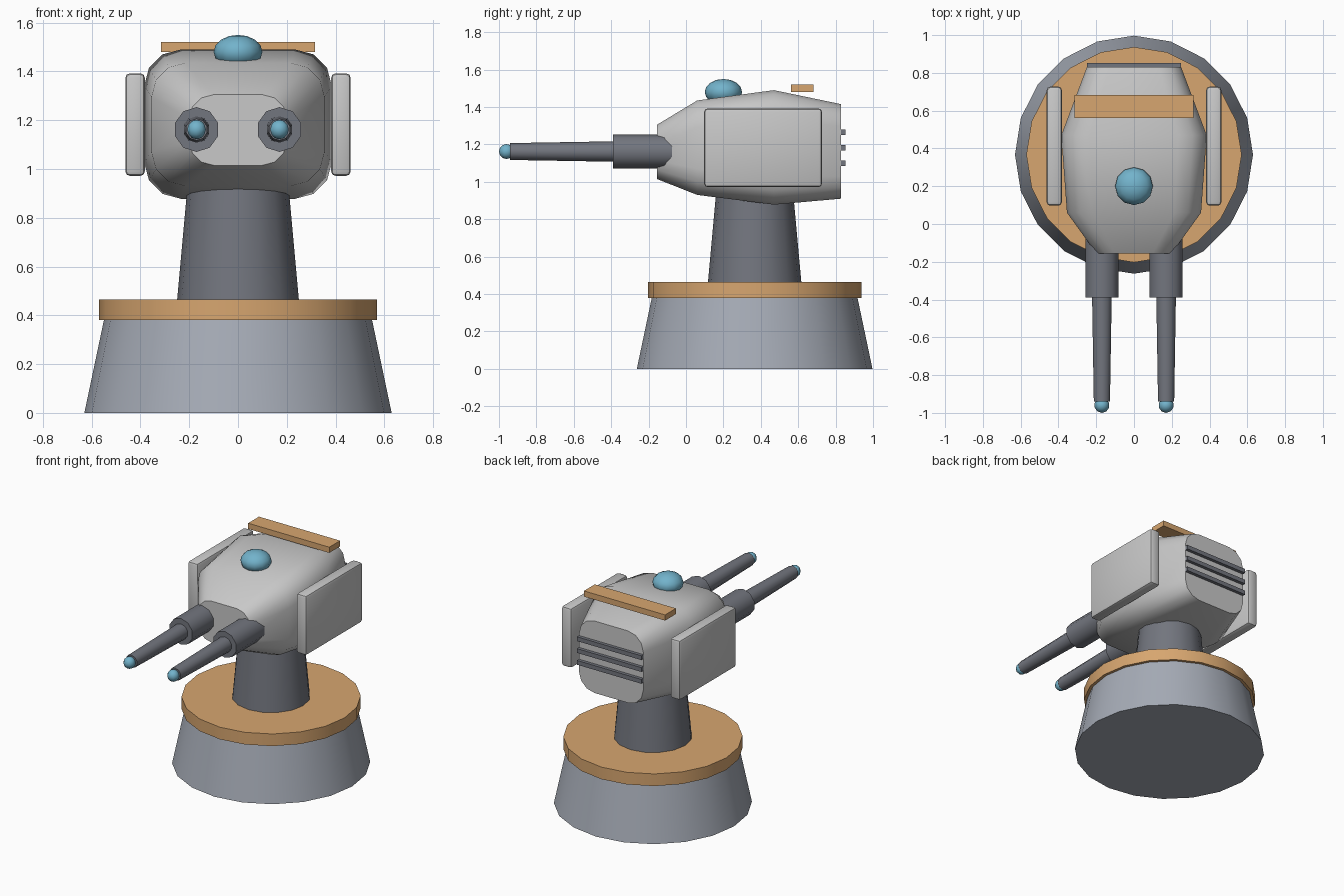
import bpy, bmesh, math
from mathutils import Matrix

cube = bpy.data.objects.get("Cube")
if cube:
    bpy.data.objects.remove(cube, do_unlink=True)


def material(name, rgb):
    m = bpy.data.materials.new(name)
    m.use_nodes = True
    m.diffuse_color = (*rgb, 1)
    m.node_tree.nodes["Principled BSDF"].inputs["Base Color"].default_value = (*rgb, 1)
    return m


HULL = material("light grey", (0.58, 0.58, 0.58))
BASE = material("blue grey", (0.38, 0.41, 0.47))
DARK = material("dark grey", (0.17, 0.18, 0.21))
TAN = material("tan orange", (0.68, 0.38, 0.16))
BLUE = material("sky blue", (0.17, 0.45, 0.60))
CENTRE_Y = 0.367


def finish(bm, name, mat, smooth=True):
    bmesh.ops.recalc_face_normals(bm, faces=bm.faces)
    mesh = bpy.data.meshes.new(name)
    bm.to_mesh(mesh)
    bm.free()
    mesh.materials.append(mat)
    obj = bpy.data.objects.new(name, mesh)
    bpy.context.collection.objects.link(obj)
    if smooth:
        bpy.ops.object.select_all(action="DESELECT")
        obj.select_set(True)
        bpy.context.view_layer.objects.active = obj
        bpy.ops.object.shade_smooth_by_angle(angle=math.radians(40))
    return obj


def loft(name, rings, mat):
    """Skin matching rings of points and cap both ends."""
    bm = bmesh.new()
    loops = [[bm.verts.new(p) for p in ring] for ring in rings]
    n = len(loops[0])
    for a, b in zip(loops, loops[1:]):
        for i in range(n):
            j = (i + 1) % n
            bm.faces.new((a[i], a[j], b[j], b[i]))
    bm.faces.new(loops[0])
    bm.faces.new(loops[-1])
    return finish(bm, name, mat)


def cone_z(name, z0, z1, r0, r1, sides, mat):
    def ring(z, r):
        turns = [math.tau * i / sides for i in range(sides)]
        return [(r * math.cos(t), CENTRE_Y + r * math.sin(t), z) for t in turns]
    return loft(name, [ring(z0, r0), ring(z1, r1)], mat)


def cone_y(name, x, z, y0, y1, r0, r1, sides, mat):
    def ring(y, r):
        turns = [math.tau * i / sides for i in range(sides)]
        return [(x + r * math.sin(t), y, z + r * math.cos(t)) for t in turns]
    return loft(name, [ring(y0, r0), ring(y1, r1)], mat)


def ball(name, pos, r, rz, mat, segments=12, rings=8):
    bm = bmesh.new()
    place = Matrix.Translation(pos) @ Matrix.Diagonal((r, r, rz, 1))
    bmesh.ops.create_uvsphere(bm, u_segments=segments, v_segments=rings, radius=1, matrix=place)
    return finish(bm, name, mat)


def box(name, pos, size, mat, bevel=0):
    bm = bmesh.new()
    bmesh.ops.create_cube(bm, size=1, matrix=Matrix.Translation(pos) @ Matrix.Diagonal((*size, 1)))
    if bevel:
        bmesh.ops.bevel(bm, geom=bm.edges[:], offset=bevel, segments=2, profile=0.5, affect="EDGES")
    return finish(bm, name, mat, smooth=bool(bevel))


def rounded_section(y, half_width, z0, z1, radius, steps=3):
    """Rounded rectangle standing across the y axis."""
    points = []
    half_height, mid = (z1 - z0) / 2, (z0 + z1) / 2
    for corner, (sx, sz) in enumerate(((1, 1), (-1, 1), (-1, -1), (1, -1))):
        for k in range(steps + 1):
            t = math.pi / 2 * (corner + k / steps)
            points.append((sx * (half_width - radius) + radius * math.cos(t), y,
                           mid + sz * (half_height - radius) + radius * math.sin(t)))
    return points


# Pedestal
cone_z("base", 0, 0.38, 0.63, 0.55, 20, BASE)
cone_z("turntable_ring", 0.38, 0.465, 0.57, 0.57, 20, TAN)
cone_z("column", 0.46, 0.92, 0.25, 0.208, 16, DARK)

# Turret hull, widest in the middle
loft("turret_hull", [
    rounded_section(-0.155, 0.20, 1.015, 1.305, 0.10),
    rounded_section(0.06, 0.355, 0.93, 1.435, 0.14),
    rounded_section(0.47, 0.385, 0.878, 1.49, 0.15),
    rounded_section(0.83, 0.25, 0.91, 1.415, 0.12),
], HULL)

# Side armour and twin guns
for side, x in (("left", 1), ("right", -1)):
    box(side + "_armour_plate", (x * 0.422, 0.412, 1.182), (0.08, 0.63, 0.42), HULL, 0.018)
    gun_x = x * 0.17
    cone_y(side + "_gun_sleeve", gun_x, 1.162, -0.39, 0.0, 0.092, 0.092, 10, DARK)
    cone_y(side + "_gun_barrel", gun_x, 1.162, -0.94, -0.36, 0.045, 0.055, 10, DARK)
    ball(side + "_muzzle_light", (gun_x, -0.96, 1.162), 0.04, 0.04, BLUE, 10, 6)

# Roof dome and sensor bar
ball("roof_dome", (0, 0.2, 1.48), 0.1, 0.07, BLUE)
box("sensor_bar", (0, 0.622, 1.5), (0.63, 0.12, 0.04), TAN)

# Rear vents
for i in range(3):
    box(f"rear_vent_{i + 1}", (0, 0.838, 1.1 + 0.083 * i), (0.5, 0.03, 0.03), DARK)
